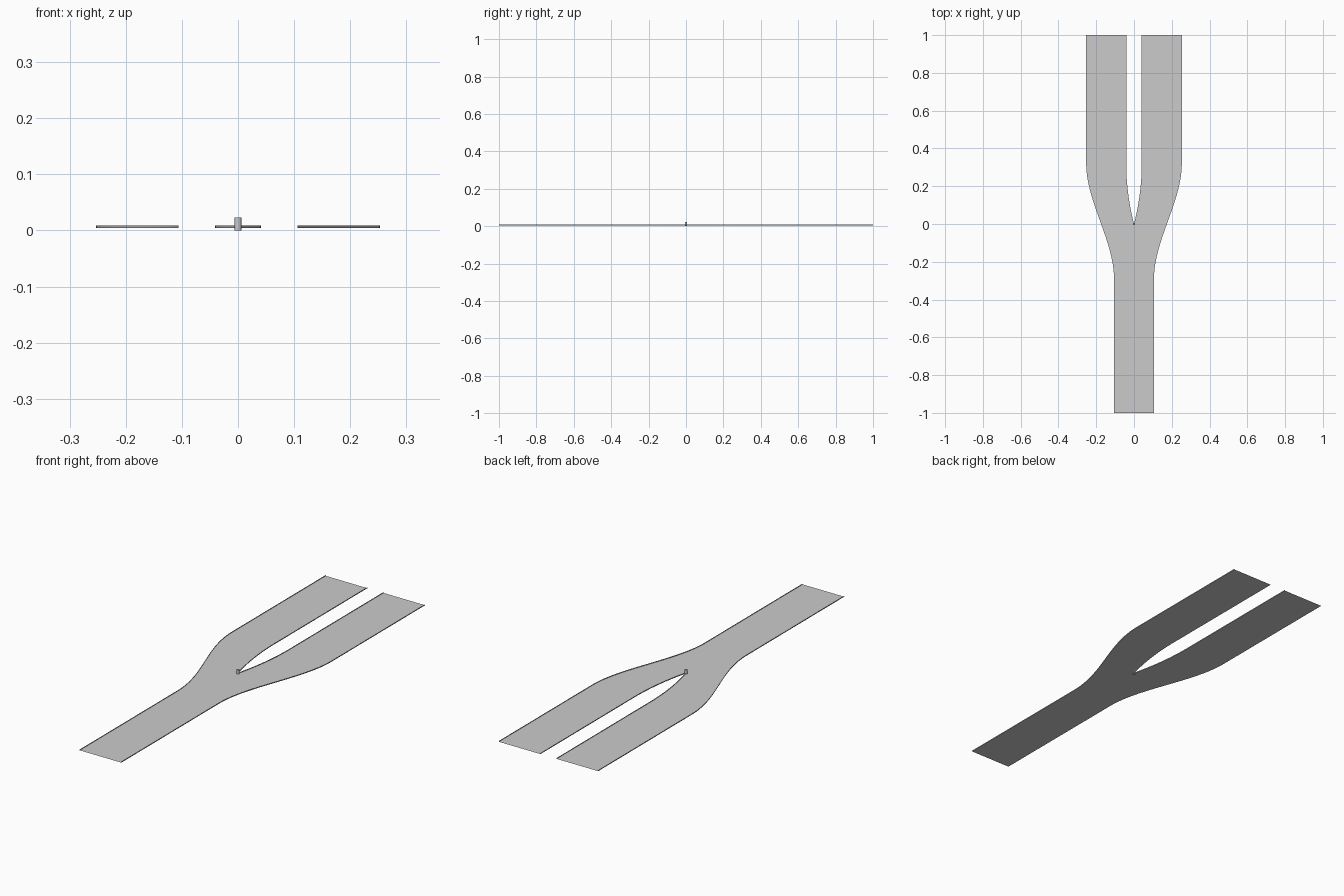
import bpy, bmesh

if "Cube" in bpy.data.objects:
    bpy.data.objects.remove(bpy.data.objects["Cube"])

Z0, Z1 = 0.0045, 0.0085        # floor height, top of side lips
Y_A, Y_B, N = -0.29, 0.32, 24  # extent of the curved junction


def outer(y):
    t = min(max((y - Y_A) / (Y_B - Y_A), 0), 1)
    return 0.106 + 0.147 * t * t * (3 - 2 * t)


def inner(y):
    t = min(max(y / 0.32, 0), 1)
    return 0.041 * (1 - (1 - t) ** 2)


def strip(name, left, right):
    """Ribbon of quads between two matching rows of points."""
    bm = bmesh.new()
    a = [bm.verts.new(p) for p in left]
    b = [bm.verts.new(p) for p in right]
    for i in range(len(a) - 1):
        bm.faces.new((a[i], b[i], b[i + 1], a[i + 1]))
    bmesh.ops.remove_doubles(bm, verts=bm.verts, dist=1e-6)
    me = bpy.data.meshes.new(name)
    bm.to_mesh(me)
    bm.free()
    ob = bpy.data.objects.new(name, me)
    bpy.context.collection.objects.link(ob)
    return ob


back = [Y_B * i / N for i in range(N + 1)] + [1.0]
front = [-1.0] + [Y_A * (1 - i / N) for i in range(N + 1)]

# stem floor
strip("stem_floor", [(-outer(y), y, Z0) for y in front],
      [(outer(y), y, Z0) for y in front])

for side, s in (("left", -1), ("right", 1)):
    # branch floor
    i_row = [(s * inner(y), y, Z0) for y in back]
    o_row = [(s * outer(y), y, Z0) for y in back]
    strip(side + "_branch_floor", *((i_row, o_row) if s > 0 else (o_row, i_row)))
    # thin upright lips along outer and inner edges
    for name, f, ys in (("outer_lip", outer, front + back[1:]),
                        ("inner_lip", inner, back)):
        strip(side + "_" + name, [(s * f(y), y, Z0) for y in ys],
              [(s * f(y), y, Z1) for y in ys])

# pivot pin at the fork
bpy.ops.mesh.primitive_cylinder_add(vertices=16, radius=0.006, depth=0.023,
                                    location=(0, 0, 0.0115))
bpy.context.object.name = "pivot_pin"
bpy.ops.object.shade_smooth_by_angle()
